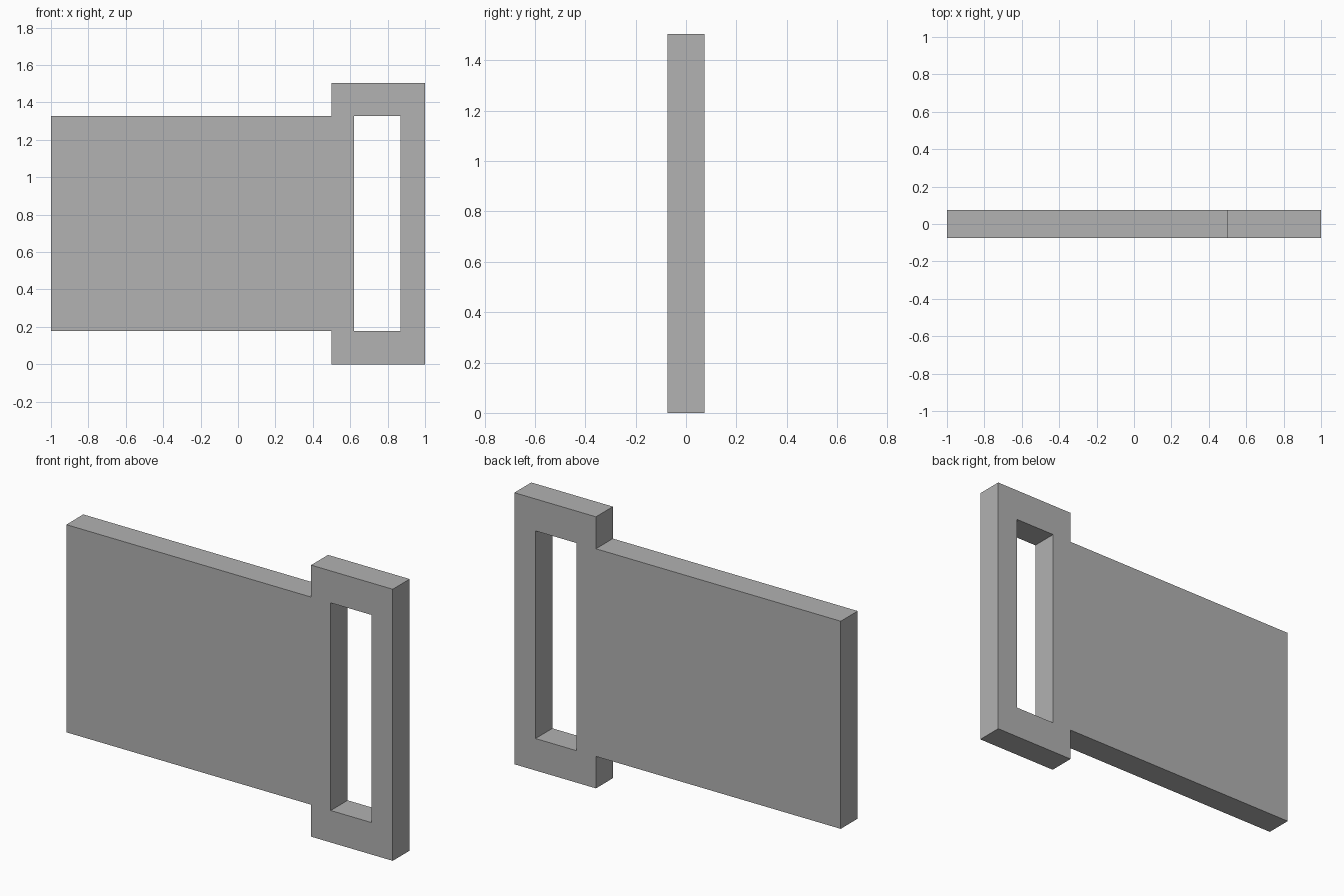
import bpy
import bmesh

cube = bpy.data.objects.get("Cube")
if cube:
    bpy.data.objects.remove(cube, do_unlink=True)

HALF_DEPTH = 0.074
RECESS_DEPTH = 0.02
XS = [-1.0, -0.917, 0.5, 0.62, 0.87, 1.0]
ZS = [0.0, 0.177, 0.26, 1.244, 1.327, 1.504]


def material(name, value):
    mat = bpy.data.materials.new(name)
    mat.use_nodes = True
    colour = (value, value, value, 1.0)
    mat.diffuse_color = colour
    mat.node_tree.nodes["Principled BSDF"].inputs["Base Color"].default_value = colour
    return mat


def is_solid(i, k):
    """Panel spans the middle rows; the handle spans all rows around its slot."""
    middle_row = 0 < k < len(ZS) - 2
    if i < 2:
        return middle_row
    return not (i == 3 and middle_row)


# Outline of panel and slotted handle, filled cell by cell on the front plane
bm = bmesh.new()
grid = [[bm.verts.new((x, -HALF_DEPTH, z)) for z in ZS] for x in XS]
for i in range(len(XS) - 1):
    for k in range(len(ZS) - 1):
        if is_solid(i, k):
            bm.faces.new((grid[i][k], grid[i + 1][k], grid[i + 1][k + 1], grid[i][k + 1]))
bmesh.ops.delete(bm, geom=[v for v in bm.verts if not v.link_faces], context='VERTS')


def push(faces, distance):
    """Extrude faces along y and return the moved ones."""
    geom = bmesh.ops.extrude_face_region(bm, geom=faces)["geom"]
    verts = [g for g in geom if isinstance(g, bmesh.types.BMVert)]
    bmesh.ops.translate(bm, verts=verts, vec=(0, distance, 0))
    return [g for g in geom if isinstance(g, bmesh.types.BMFace)]


# Thickness, then the shallow recess in the back of the panel
back = push(bm.faces[:], 2 * HALF_DEPTH)
recess = max(back, key=lambda f: f.calc_area())
push([recess], -RECESS_DEPTH)
bmesh.ops.recalc_face_normals(bm, faces=bm.faces[:])

mesh = bpy.data.meshes.new("panel_with_slotted_handle")
bm.to_mesh(mesh)
bm.free()
mesh.materials.append(material("plain_grey", 0.445))
panel = bpy.data.objects.new("panel_with_slotted_handle", mesh)
bpy.context.collection.objects.link(panel)
